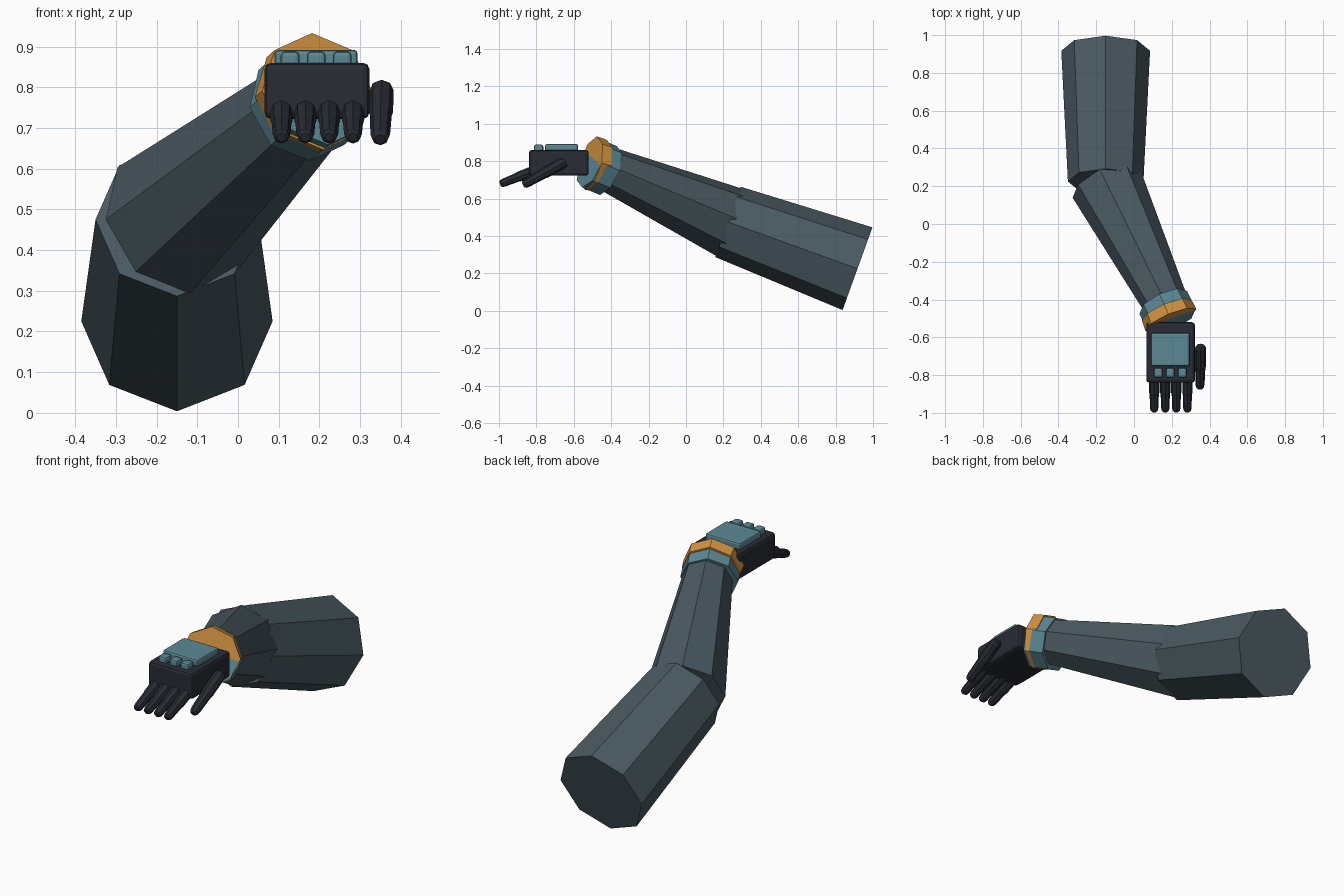
import bpy, bmesh, math
from mathutils import Vector

cube = bpy.data.objects.get("Cube")
if cube:
    bpy.data.objects.remove(cube, do_unlink=True)


def material(name, rgb):
    m = bpy.data.materials.new(name)
    m.use_nodes = True
    m.diffuse_color = (*rgb, 1)
    bsdf = m.node_tree.nodes["Principled BSDF"]
    bsdf.inputs["Base Color"].default_value = (*rgb, 1)
    bsdf.inputs["Roughness"].default_value = 0.8
    return m


SLATE = material("slate", (0.069, 0.102, 0.122))
TEAL = material("teal", (0.107, 0.246, 0.30))
ORANGE = material("orange", (0.65, 0.29, 0.054))
BLACK = material("charcoal", (0.021, 0.025, 0.034))


def finish(name, bm, mat):
    bmesh.ops.recalc_face_normals(bm, faces=bm.faces)
    mesh = bpy.data.meshes.new(name)
    bm.to_mesh(mesh)
    bm.free()
    mesh.materials.append(mat)
    obj = bpy.data.objects.new(name, mesh)
    bpy.context.collection.objects.link(obj)
    return obj


def loft(name, start, end, profile, mat, sides=8):
    """Faceted solid from start to end; profile holds (fraction, radius)."""
    a, b = Vector(start), Vector(end)
    axis = (b - a).normalized()
    side = axis.cross(Vector((0, 0, 1))).normalized()
    up = side.cross(axis)
    bm = bmesh.new()
    rings = []
    for t, r in profile:
        centre = a.lerp(b, t)
        ring = []
        for k in range(sides):
            ang = math.tau * k / sides
            ring.append(bm.verts.new(centre + r * (math.cos(ang) * side + math.sin(ang) * up)))
        rings.append(ring)
    for lo, hi in zip(rings, rings[1:]):
        for k in range(sides):
            n = (k + 1) % sides
            bm.faces.new((lo[k], lo[n], hi[n], hi[k]))
    bm.faces.new(rings[0])
    bm.faces.new(rings[-1])
    return finish(name, bm, mat)


def rounded_box(name, centre, size, bevel, mat):
    bm = bmesh.new()
    bmesh.ops.create_cube(bm, size=1)
    for v in bm.verts:
        v.co = Vector(c + p * s for c, p, s in zip(centre, v.co, size))
    bmesh.ops.bevel(bm, geom=bm.edges[:], offset=bevel, segments=2,
                    profile=0.5, affect='EDGES')
    return finish(name, bm, mat)


# Arm: two tapered octagonal sections meeting at the elbow
elbow = (-0.15, 0.225, 0.475)
loft("upper_arm", (-0.15, 0.917, 0.225), elbow, [(0, 0.235), (1, 0.2)], SLATE)
loft("forearm", elbow, (0.178, -0.44, 0.768), [(0, 0.195), (1, 0.118)], SLATE)

# Wrist: cuff and accent band
loft("wrist_cuff", (0.155, -0.415, 0.75), (0.2, -0.51, 0.79), [(0, 0.14), (1, 0.14)], TEAL)
loft("wrist_band", (0.172, -0.454, 0.776), (0.195, -0.508, 0.79), [(0, 0.142), (1, 0.147)], ORANGE)

# Hand: palm block, back plate and knuckle guards
rounded_box("palm", (0.194, -0.68, 0.791), (0.258, 0.32, 0.138), 0.016, BLACK)
rounded_box("hand_plate", (0.192, -0.665, 0.872), (0.204, 0.176, 0.04), 0.01, TEAL)
for i in range(3):
    rounded_box(f"knuckle_guard_{i + 1}", (0.128 + 0.064 * i, -0.788, 0.868),
                (0.046, 0.05, 0.04), 0.01, TEAL)

# Digits: stepped joints with a rounded tip
joints = [(0, 0.021), (0.05, 0.027), (0.48, 0.027), (0.52, 0.0245),
          (0.9, 0.022), (0.97, 0.019), (1, 0.012)]
for i in range(4):
    x = 0.107 + 0.0585 * i
    loft(f"finger_{i + 1}", (x, -0.80, 0.754), (x, -0.994, 0.677), joints, BLACK)
loft("thumb", (0.353, -0.645, 0.798), (0.349, -0.871, 0.672),
     [(t, r * 1.1) for t, r in joints], BLACK)
